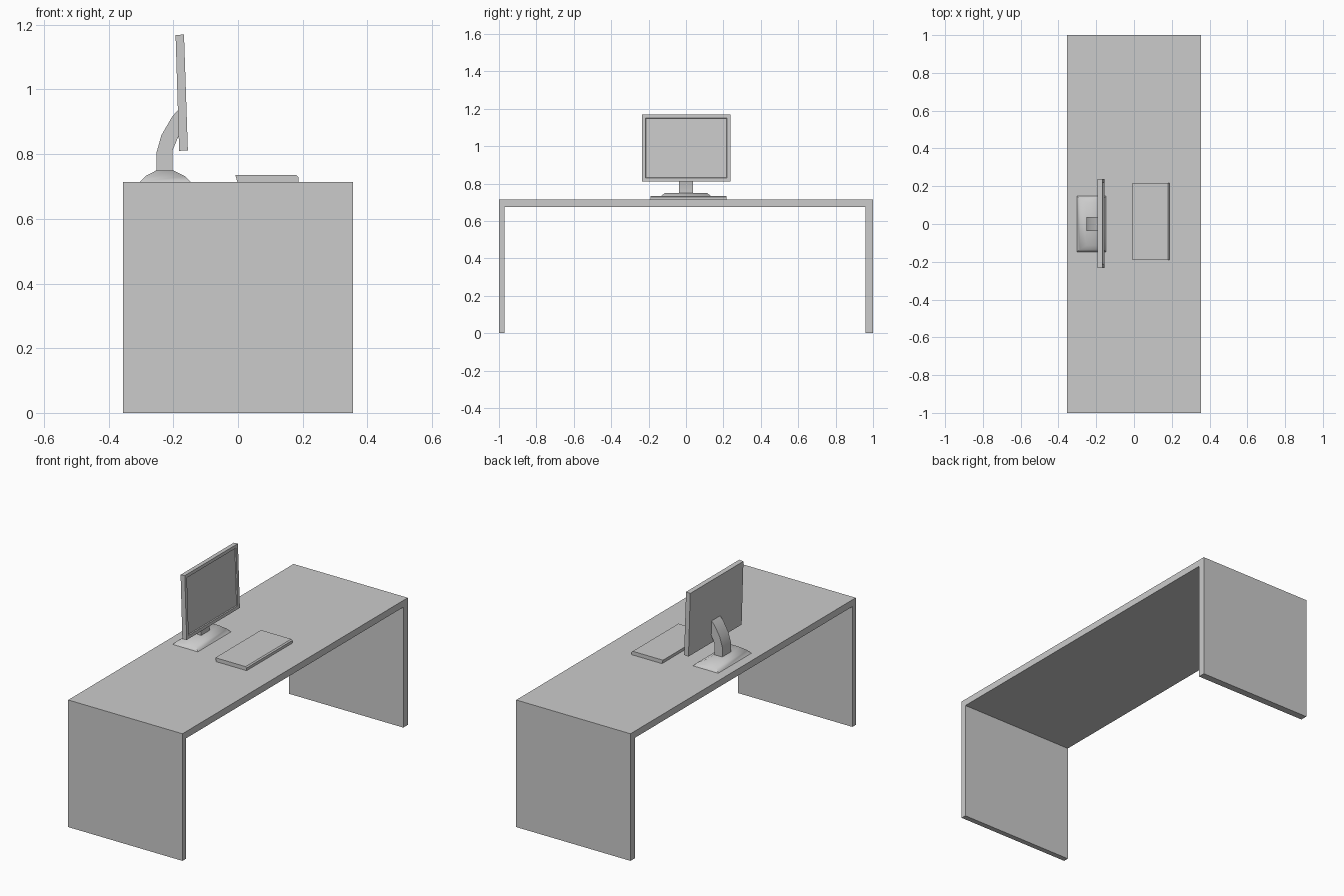
import bpy, bmesh, math
from mathutils import Vector

cube = bpy.data.objects.get("Cube")
if cube:
    bpy.data.objects.remove(cube, do_unlink=True)

grey = bpy.data.materials.new("plain grey")
grey.use_nodes = True
grey.diffuse_color = (0.6, 0.6, 0.6, 1)
grey.node_tree.nodes["Principled BSDF"].inputs["Base Color"].default_value = (0.6, 0.6, 0.6, 1)


def finish(name, bm, smooth=False):
    bmesh.ops.recalc_face_normals(bm, faces=bm.faces)
    mesh = bpy.data.meshes.new(name)
    bm.to_mesh(mesh)
    bm.free()
    mesh.materials.append(grey)
    obj = bpy.data.objects.new(name, mesh)
    bpy.context.collection.objects.link(obj)
    if smooth:
        bpy.ops.object.select_all(action="DESELECT")
        obj.select_set(True)
        bpy.context.view_layer.objects.active = obj
        bpy.ops.object.shade_smooth_by_angle(angle=math.radians(50))
    return obj


def extrude_y(name, profile, y0, y1):
    """Sweep an x-z outline along y."""
    bm = bmesh.new()
    face = bm.faces.new([bm.verts.new((x, y0, z)) for x, z in profile])
    ext = bmesh.ops.extrude_face_region(bm, geom=[face])["geom"]
    moved = [v for v in ext if isinstance(v, bmesh.types.BMVert)]
    bmesh.ops.translate(bm, verts=moved, vec=(0, y1 - y0, 0))
    return bm


def loft(name, rings):
    """Skin a stack of four-cornered rings and cap both ends."""
    bm = bmesh.new()
    loops = [[bm.verts.new(p) for p in ring] for ring in rings]
    for a, b in zip(loops, loops[1:]):
        for i in range(4):
            j = (i + 1) % 4
            bm.faces.new((a[i], a[j], b[j], b[i]))
    bm.faces.new(loops[0])
    bm.faces.new(loops[-1])
    return finish(name, bm, smooth=True)


# Desk: one folded slab with an outline in y-z
D, TOP, UNDER = 0.355, 0.714, 0.676
outline = [(-1, 0), (-0.97, 0), (-0.97, UNDER), (0.96, UNDER),
           (0.96, 0), (1, 0), (1, TOP), (-1, TOP)]
bm = bmesh.new()
face = bm.faces.new([bm.verts.new((-D, y, z)) for y, z in outline])
ext = bmesh.ops.extrude_face_region(bm, geom=[face])["geom"]
bmesh.ops.translate(bm, verts=[v for v in ext if isinstance(v, bmesh.types.BMVert)],
                    vec=(2 * D, 0, 0))
finish("desk", bm)

# Keyboard: thin slab with a bevelled front edge
keys = [(-0.002, TOP), (0.187, TOP), (0.187, 0.729), (0.18, 0.735), (-0.008, 0.735)]
finish("keyboard", extrude_y("keyboard", keys, -0.19, 0.216))

# Monitor: leaning panel with a recessed screen
panel = [(-0.182, 0.81), (-0.155, 0.812), (-0.167, 1.17), (-0.193, 1.168)]
bm = extrude_y("monitor", panel, -0.234, 0.238)
bmesh.ops.recalc_face_normals(bm, faces=bm.faces)
screen = max(bm.faces, key=lambda f: f.normal.x)
bmesh.ops.inset_region(bm, faces=[screen], thickness=0.026)
bmesh.ops.inset_region(bm, faces=[screen], thickness=0.004, depth=-0.005)
finish("monitor", bm)

# Stand foot: domed rectangular steps
steps = [(-0.303, -0.147, 0.147, TOP), (-0.286, -0.164, 0.135, 0.732),
         (-0.252, -0.2, 0.113, 0.75)]
loft("stand_foot", [[(x0, -h, z), (x1, -h, z), (x1, h, z), (x0, h, z)]
                    for x0, x1, h, z in steps])

# Stand neck: bent bar rising into the panel back
bends = [(-0.252, 0.74, -0.202, 0.74), (-0.252, 0.805, -0.203, 0.81),
         (-0.237, 0.858, -0.187, 0.848), (-0.203, 0.917, -0.172, 0.88),
         (-0.172, 0.95, -0.168, 0.90)]
W = 0.038
loft("stand_neck", [[(x0, -W, z0), (x1, -W, z1), (x1, W, z1), (x0, W, z0)]
                    for x0, z0, x1, z1 in bends])
